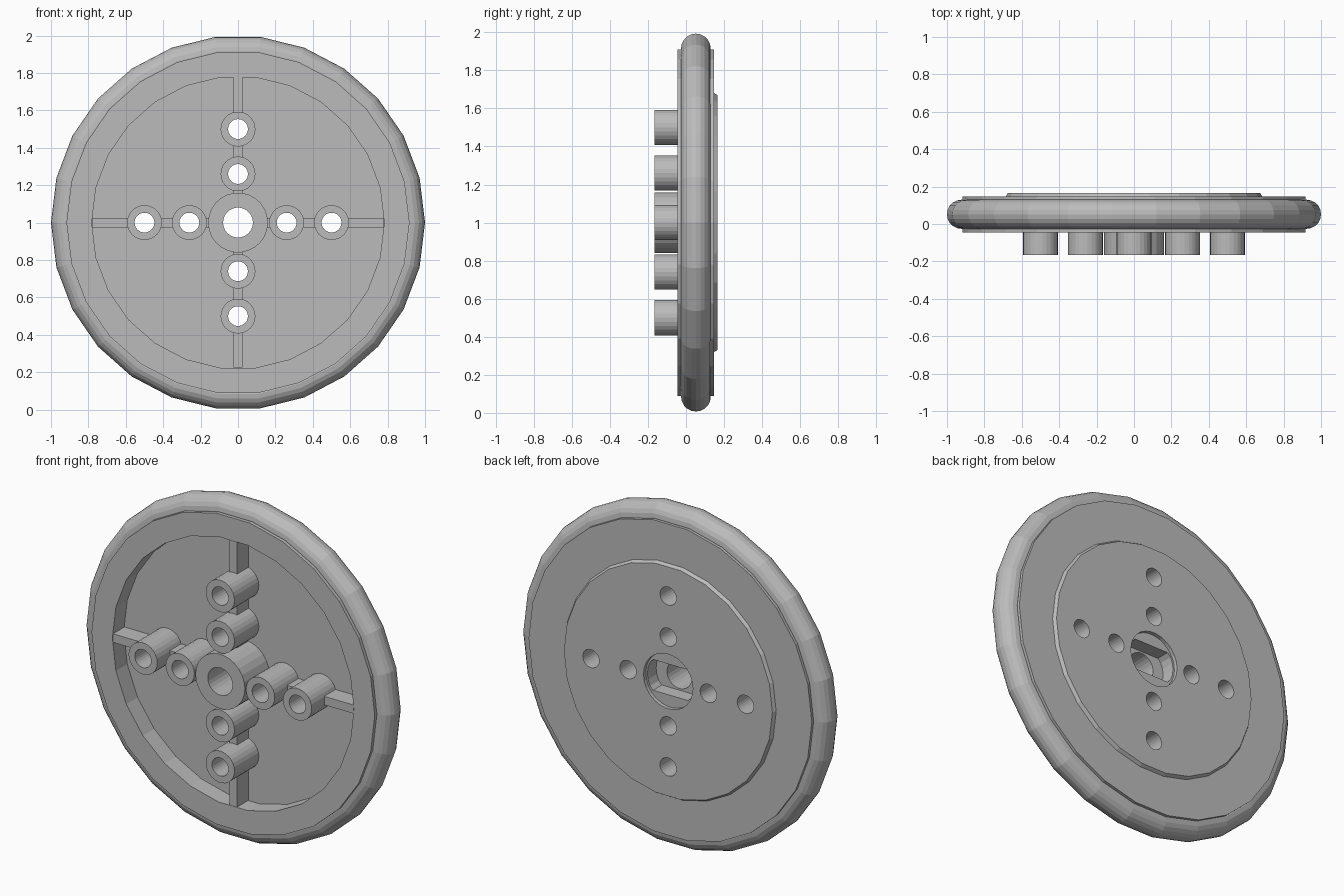
import bpy, bmesh, math
from mathutils import Matrix

cube = bpy.data.objects.get("Cube")
if cube:
    bpy.data.objects.remove(cube, do_unlink=True)

SIDES = 26
CENTRE = 1.0        # height of the axle
FRONT, BACK, FLOOR = -0.045, 0.146, 0.06
BOSS_FRONT = -0.165

grey = bpy.data.materials.new("plain_grey")
grey.use_nodes = True
colour = (0.5, 0.5, 0.5, 1)
grey.diffuse_color = colour
grey.node_tree.nodes["Principled BSDF"].inputs["Base Color"].default_value = colour


def finish(name, bm):
    mesh = bpy.data.meshes.new(name)
    bm.to_mesh(mesh)
    bm.free()
    obj = bpy.data.objects.new(name, mesh)
    bpy.context.collection.objects.link(obj)
    mesh.materials.append(grey)
    return obj


def add_disc(bm, r, y0, y1, x=0, z=0, r_back=None):
    """Cylinder along y, with a corner on the x axis."""
    m = (Matrix.Translation((x, (y0 + y1) / 2, CENTRE + z))
         @ Matrix.Rotation(-math.pi / 2, 4, "X")
         @ Matrix.Rotation(math.pi / 2, 4, "Z"))
    return bmesh.ops.create_cone(bm, cap_ends=True, segments=SIDES, radius1=r,
                                 radius2=r if r_back is None else r_back,
                                 depth=y1 - y0, matrix=m)["verts"]


def disc(name, *args, **kw):
    bm = bmesh.new()
    add_disc(bm, *args, **kw)
    return finish(name, bm)


def cut(obj, *cutters):
    for c in cutters:
        mod = obj.modifiers.new("cut", "BOOLEAN")
        mod.operation = "DIFFERENCE"
        mod.solver = "EXACT"
        mod.object = c
        bpy.context.view_layer.objects.active = obj
        bpy.ops.object.modifier_apply(modifier=mod.name)


# Tyre
bpy.ops.mesh.primitive_torus_add(major_segments=SIDES, minor_segments=20,
                                 major_radius=0.922, minor_radius=0.078,
                                 location=(0, 0.052, CENTRE),
                                 rotation=(math.pi / 2, 0, 0))
tyre = bpy.context.object
tyre.name = "tyre"
tyre.data.materials.append(grey)

# Cutters: small holes, axle hole, front pocket, back recess, keyed socket
spots = [(s * d, 0) for d in (0.26, 0.5) for s in (-1, 1)]
spots += [(0, x) for x, _ in spots]
bm = bmesh.new()
add_disc(bm, 0.08, -0.3, 0.3)
for x, z in spots:
    add_disc(bm, 0.053, -0.3, 0.3, x, z)
holes = finish("hole_cutter", bm)
pocket = disc("pocket_cutter", 0.782, -0.3, FLOOR)
recess = disc("recess_cutter", 0.16, 0.143, 0.3)
bm = bmesh.new()
for v in add_disc(bm, 0.15, FLOOR + 0.002, 0.3):
    v.co.z = min(max(v.co.z, CENTRE - 0.09), CENTRE + 0.09)
socket = finish("socket_cutter", bm)

# Dished wheel disc
wheel = disc("wheel_disc", 0.917, FRONT, BACK)
cut(wheel, pocket, holes, recess, socket)

# Raised plate on the back, with a sloped edge
plate = disc("back_plate", 0.692, BACK - 0.01, 0.165, r_back=0.675)
cut(plate, holes, recess, socket)

# Spokes
for name, size in (("cross_spoke", (1.556, 0.05)), ("upright_spoke", (0.05, 1.55))):
    bm = bmesh.new()
    depth = FLOOR + 0.01 - FRONT
    bmesh.ops.create_cube(bm, size=1, matrix=Matrix.Translation((0, FRONT + depth / 2, CENTRE))
                          @ Matrix.Diagonal((size[0], depth, size[1], 1)))
    spoke = finish(name, bm)
    cut(spoke, holes, socket)

# Hub and peg sockets
hub = disc("hub", 0.16, BOSS_FRONT, FLOOR + 0.01)
cut(hub, holes, socket)
for i, (x, z) in enumerate(spots):
    cut(disc(f"peg_socket_{i + 1}", 0.093, BOSS_FRONT, FLOOR + 0.01, x, z), holes)

for c in (holes, pocket, recess, socket):
    bpy.data.objects.remove(c, do_unlink=True)
